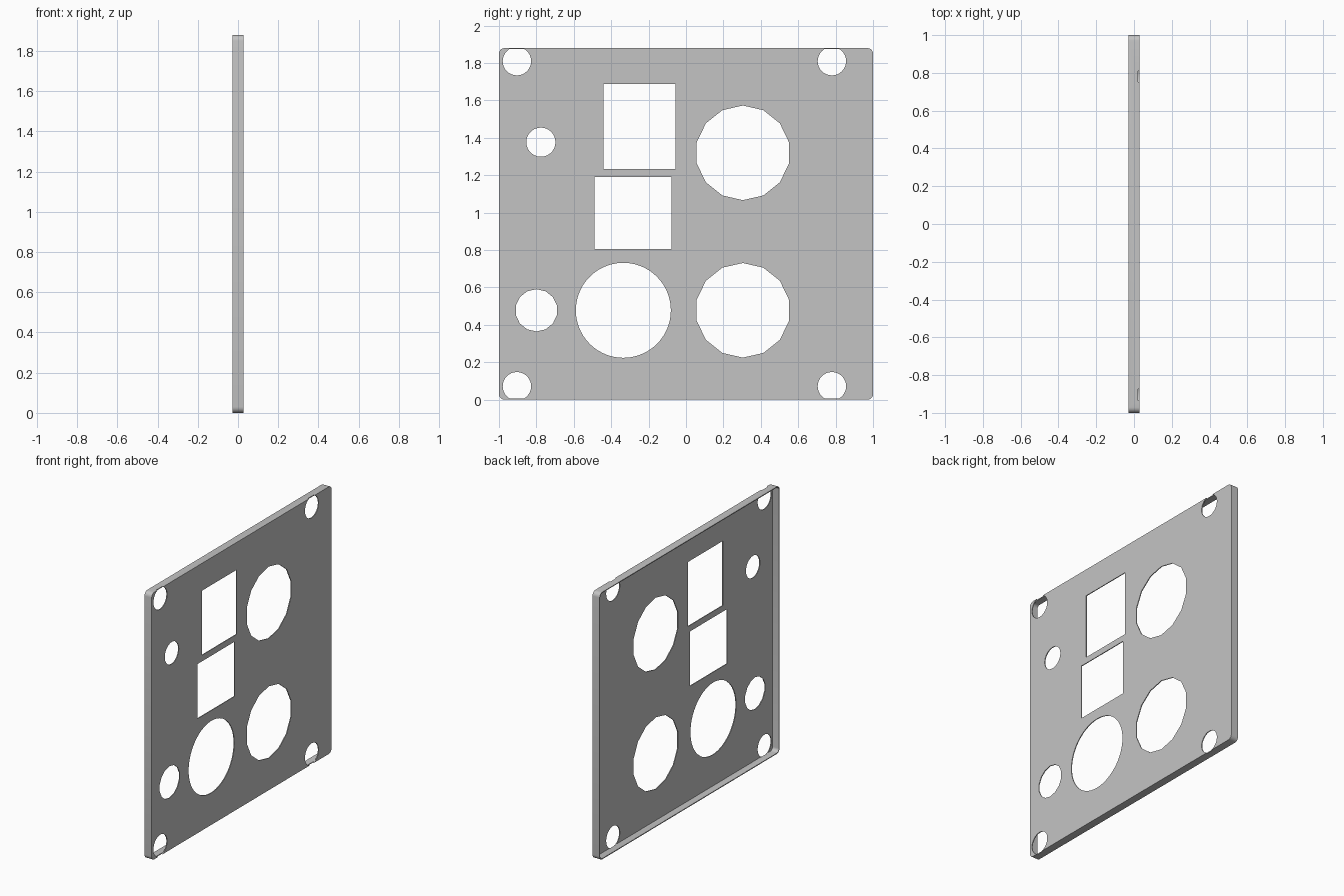
import bpy
import bmesh
from math import cos, sin, pi, tau

cube = bpy.data.objects.get("Cube")
if cube:
    bpy.data.objects.remove(cube, do_unlink=True)

HEIGHT = 1.88
FRONT, BACK = 0.028, -0.028
SKIN = 0.006

grey = bpy.data.materials.new("plain_grey")
grey.use_nodes = True
colour = (0.55, 0.55, 0.55, 1)
grey.diffuse_color = colour
grey.node_tree.nodes["Principled BSDF"].inputs["Base Color"].default_value = colour


def make_object(name, bm):
    bmesh.ops.recalc_face_normals(bm, faces=bm.faces[:])
    mesh = bpy.data.meshes.new(name)
    bm.to_mesh(mesh)
    bm.free()
    mesh.materials.append(grey)
    obj = bpy.data.objects.new(name, mesh)
    bpy.context.collection.objects.link(obj)
    return obj


def prism(bm, outline, x0, x1):
    """Closed prism along x from a (y, z) outline."""
    back = [bm.verts.new((x0, y, z)) for y, z in outline]
    front = [bm.verts.new((x1, y, z)) for y, z in outline]
    bm.faces.new(back[::-1])
    bm.faces.new(front)
    n = len(outline)
    for i in range(n):
        j = (i + 1) % n
        bm.faces.new((back[i], back[j], front[j], front[i]))


def rounded_rectangle(y0, y1, z0, z1, r, steps=5):
    centres = [(y1 - r, z1 - r), (y0 + r, z1 - r), (y0 + r, z0 + r), (y1 - r, z0 + r)]
    return [(cy + r * cos(a), cz + r * sin(a))
            for k, (cy, cz) in enumerate(centres)
            for a in [(k + s / steps) * pi / 2 for s in range(steps + 1)]]


def circle(y, z, r, sides):
    return [(y + r * sin(tau * i / sides), z + r * cos(tau * i / sides))
            for i in range(sides)]


def rectangle(y0, y1, z0, z1):
    return [(y0, z0), (y1, z0), (y1, z1), (y0, z1)]


# Shallow tray: front sheet with a thin rim, hollow at the back
bm = bmesh.new()
prism(bm, rounded_rectangle(-1, 1, 0, HEIGHT, 0.03), BACK, FRONT)
inner = rounded_rectangle(-1 + SKIN, 1 - SKIN, SKIN, HEIGHT - SKIN, 0.03 - SKIN)
panel = make_object("faceplate", bm)
bm = bmesh.new()
prism(bm, inner, BACK - 0.05, FRONT - SKIN)
hollow = make_object("hollow_cutter", bm)

# Openings through the front sheet only
openings = [circle(y, z, 0.076, 32) for y in (-0.904, 0.78) for z in (0.072, 1.81)]
openings += [
    circle(-0.776, 1.377, 0.078, 28),
    circle(-0.80, 0.478, 0.113, 14),
    circle(-0.335, 0.478, 0.254, 56),
    circle(0.304, 1.32, 0.253, 14),
    circle(0.304, 0.478, 0.253, 14),
    rectangle(-0.441, -0.056, 1.233, 1.687),
    rectangle(-0.489, -0.078, 0.805, 1.19),
]
bm = bmesh.new()
for outline in openings:
    prism(bm, outline, FRONT - SKIN - 0.002, FRONT + 0.05)
holes = make_object("hole_cutter", bm)

# Cut the tray, then discard the cutters
bpy.context.view_layer.objects.active = panel
panel.select_set(True)
for cutter in (hollow, holes):
    cutter.hide_render = True
    cut = panel.modifiers.new("cut", "BOOLEAN")
    cut.operation = "DIFFERENCE"
    cut.solver = "EXACT"
    cut.object = cutter
    bpy.ops.object.modifier_apply(modifier=cut.name)
    bpy.data.objects.remove(cutter, do_unlink=True)

# Soft rounded corners, crisp edges elsewhere
bpy.ops.object.shade_smooth_by_angle(angle=pi / 9)
